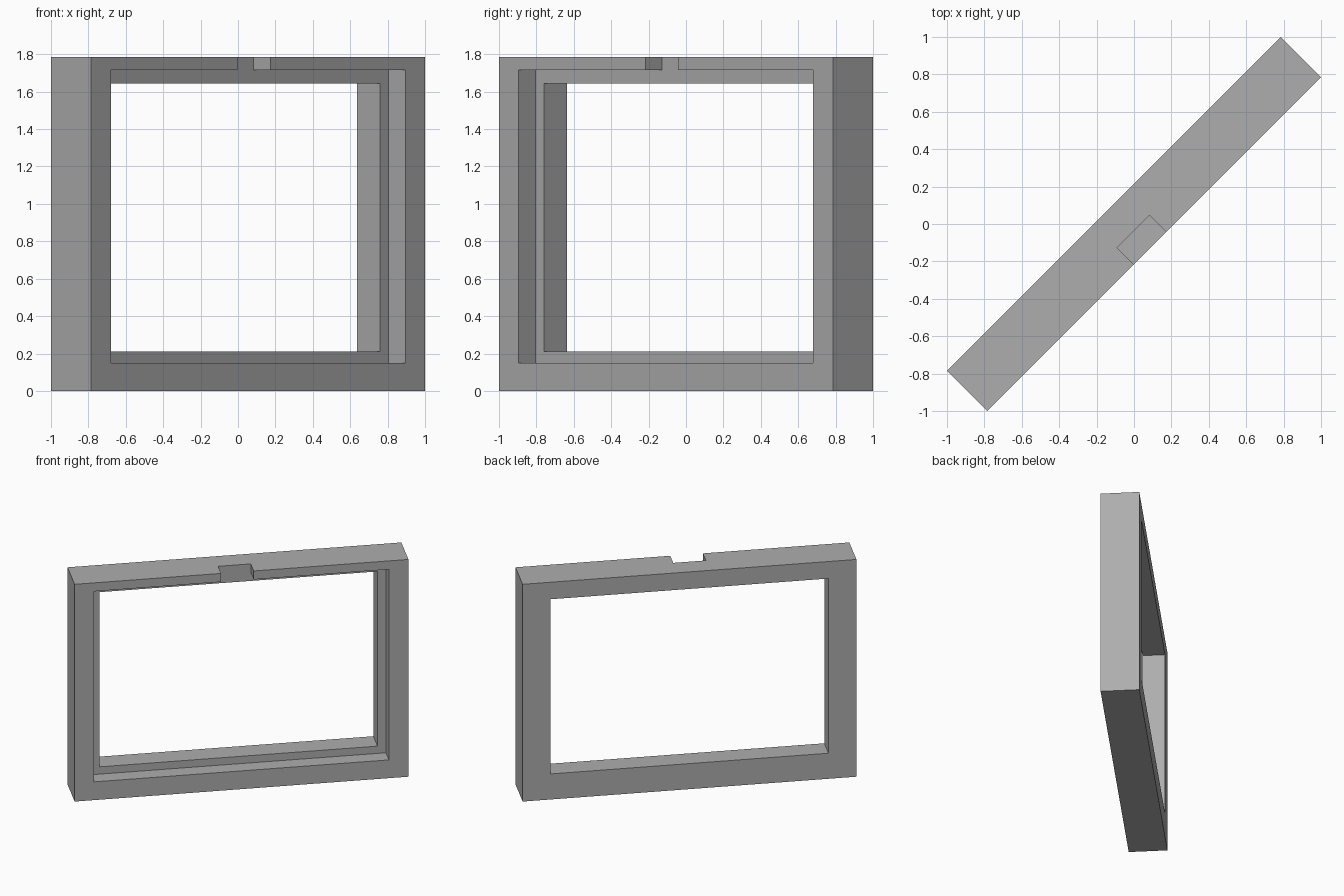
import bpy
import bmesh
import math
from mathutils import Matrix, Vector

cube = bpy.data.objects.get("Cube")
if cube:
    bpy.data.objects.remove(cube, do_unlink=True)

LENGTH, DEPTH, HEIGHT = 2.524, 0.304, 1.785
FRONT, BACK = -DEPTH / 2, DEPTH / 2
LEDGE = -0.025            # depth at which the front rebate stops
TURN = Matrix.Rotation(math.radians(45), 4, "Z")

grey = bpy.data.materials.new("Plain grey")
grey.use_nodes = True
colour = (0.42, 0.42, 0.42, 1)
grey.diffuse_color = colour
grey.node_tree.nodes["Principled BSDF"].inputs["Base Color"].default_value = colour


def prism(name, outline, y0, y1):
    """Extrude an upright (x, z) outline from y0 to y1, turned to the diagonal."""
    bm = bmesh.new()
    face = bm.faces.new([bm.verts.new((x, y0, z)) for x, z in outline])
    new = bmesh.ops.extrude_face_region(bm, geom=[face])["geom"]
    moved = [v for v in new if isinstance(v, bmesh.types.BMVert)]
    bmesh.ops.translate(bm, verts=moved, vec=Vector((0, y1 - y0, 0)))
    bmesh.ops.recalc_face_normals(bm, faces=bm.faces)
    bm.transform(TURN)
    mesh = bpy.data.meshes.new(name)
    bm.to_mesh(mesh)
    bm.free()
    mesh.materials.append(grey)
    obj = bpy.data.objects.new(name, mesh)
    bpy.context.collection.objects.link(obj)
    return obj


def rectangle(half, bottom, top):
    return [(-half, bottom), (half, bottom), (half, top), (-half, top)]


def cut(body, cutter):
    mod = body.modifiers.new(cutter.name, "BOOLEAN")
    mod.operation = "DIFFERENCE"
    mod.solver = "EXACT"
    mod.object = cutter
    cutter.hide_render = True
    bpy.context.view_layer.objects.active = body
    bpy.ops.object.modifier_apply(modifier=mod.name)
    bpy.data.objects.remove(cutter, do_unlink=True)


# Solid slab
frame = prism("window_frame", rectangle(LENGTH / 2, 0, HEIGHT), FRONT, BACK)

# Front rebate, joined to the notch in the top rail
rebate = rectangle(1.114, 0.15, 1.715)
notch = [(0.092, 1.715), (0.092, 2), (-0.155, 2), (-0.155, 1.715)]
cut(frame, prism("rebate_cutter", rebate[:3] + notch + rebate[3:], FRONT - 0.1, LEDGE))

# Opening through the whole frame
cut(frame, prism("opening_cutter", rectangle(1.05, 0.21, 1.645), FRONT - 0.1, BACK + 0.1))
